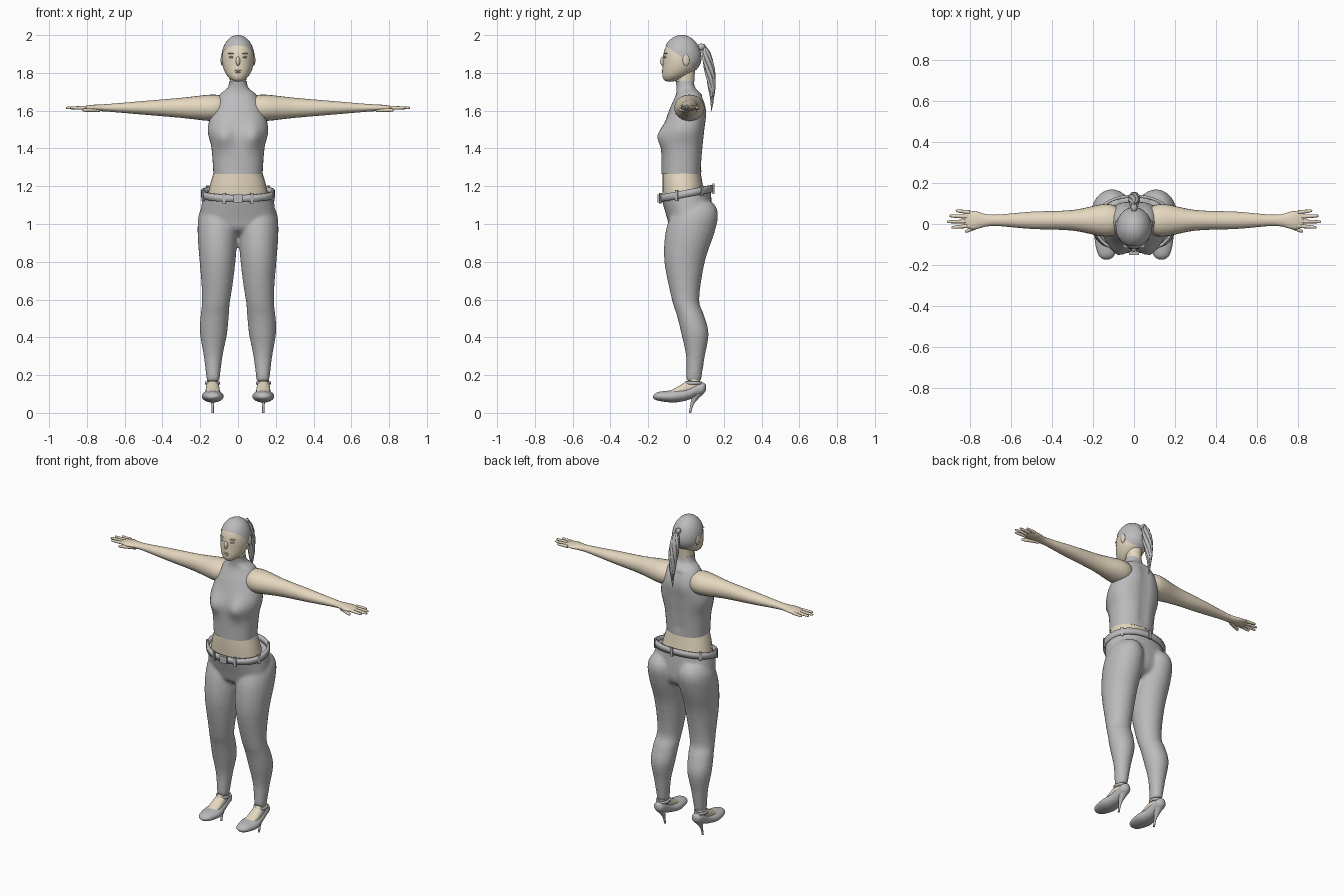
import bpy, bmesh, math
from mathutils import Matrix

default_cube = bpy.data.objects.get("Cube")
if default_cube:
    bpy.data.objects.remove(default_cube, do_unlink=True)


def material(name, colour):
    mat = bpy.data.materials.new(name)
    mat.use_nodes = True
    mat.diffuse_color = (*colour, 1)
    mat.node_tree.nodes["Principled BSDF"].inputs["Base Color"].default_value = (*colour, 1)
    return mat


SKIN = material("skin", (.78, .68, .52))
GREY = material("cloth_grey", (.5, .5, .51))


def refine(rings, steps):
    """Catmull-Rom interpolation between the given rings."""
    result = []
    last = len(rings) - 1
    for i in range(last):
        before, start, end, after = (rings[max(0, min(last, i + k))] for k in (-1, 0, 1, 2))
        for step in range(steps):
            t = step / steps
            result.append([q + t / 2 * (r - p + t * (2 * p - 5 * q + 4 * r - w + t * (3 * (q - r) + w - p)))
                           for p, q, r, w in zip(before, start, end, after)])
    return result + [rings[last]]


def tube(bm, axis, rings, lean=lambda position: 0, segments=24, steps=4, power=2, cap=True):
    """Loft of ovals; a ring is (position, half width, low side, high side)."""
    order = {"x": (2, 0, 1), "y": (0, 2, 1), "z": (0, 1, 2)}[axis]
    loops = []
    for position, half, low, high in refine(rings, steps):
        loop = []
        for k in range(segments):
            angle = math.tau * k / segments
            c, s = math.cos(angle), math.sin(angle)
            across = lean(position) + max(half, .001) * math.copysign(abs(c) ** (2 / power), c)
            along = (low + high) / 2 + max(high - low, .001) / 2 * math.copysign(abs(s) ** (2 / power), s)
            local = (across, along, position)
            loop.append(bm.verts.new([local[i] for i in order]))
        loops.append(loop)
    for lower, upper in zip(loops, loops[1:]):
        for k in range(segments):
            bm.faces.new((lower[k - 1], lower[k], upper[k], upper[k - 1]))
    if cap:
        bm.faces.new(loops[0])
        bm.faces.new(loops[-1])


def finish(name, bm, mat, mirror=False, shape=None):
    """Turn the bmesh into a smooth shaded object, mirrored if asked."""
    if shape:
        for vert in bm.verts:
            shape(vert.co)
    bmesh.ops.recalc_face_normals(bm, faces=bm.faces)
    mesh = bpy.data.meshes.new(name)
    bm.to_mesh(mesh)
    bm.free()
    mesh.materials.append(mat)
    ob = bpy.data.objects.new(name, mesh)
    bpy.context.collection.objects.link(ob)
    bpy.ops.object.select_all(action="DESELECT")
    ob.select_set(True)
    bpy.context.view_layer.objects.active = ob
    bpy.ops.object.shade_smooth_by_angle(angle=math.radians(50))
    if mirror:
        ob.modifiers.new("mirror", "MIRROR").use_mirror_merge = False
    return ob


def loft(name, axis, rings, mat, mirror=False, shape=None, **options):
    bm = bmesh.new()
    tube(bm, axis, rings, **options)
    return finish(name, bm, mat, mirror, shape)


def thicken(ob, thickness):
    ob.modifiers.new("thickness", "SOLIDIFY").thickness = thickness


def ball(centre, radii):
    bm = bmesh.new()
    place = Matrix.Translation(centre) @ Matrix.Diagonal((*radii, 1))
    bmesh.ops.create_uvsphere(bm, u_segments=32, v_segments=20, radius=1, matrix=place)
    return bm


def blob(name, centre, radii, mat, mirror=False):
    finish(name, ball(centre, radii), mat, mirror)


def box(name, centre, size, mat, turn=0):
    bm = bmesh.new()
    place = Matrix.Translation(centre) @ Matrix.Rotation(turn, 4, "Z") @ Matrix.Diagonal((*size, 1))
    bmesh.ops.create_cube(bm, size=1, matrix=place)
    finish(name, bm, mat)


def about(middle, rows):
    """Rings centred on one height, from (position, half width, half height)."""
    return [(position, half, middle - rise, middle + rise) for position, half, rise in rows]


# Head: an egg whose lower half slides forward to the chin
HEAD = (0, -.022, 1.875)
HEAD_RADII = (.085, .1, .122)


def chin(co):
    drop = max(0, HEAD[2] - co.z) / HEAD_RADII[2]
    co.y -= .065 * drop ** 2


finish("head", ball(HEAD, HEAD_RADII), SKIN, shape=chin)

# Hair cap: the same egg, slightly larger and cut along the hairline
bm = ball(HEAD, [radius + .004 for radius in HEAD_RADII])
bmesh.ops.bisect_plane(bm, geom=bm.verts[:] + bm.edges[:] + bm.faces[:],
                       plane_co=(0, 0, 1.865), plane_no=(0, .75, 1), clear_inner=True)
finish("hair_cap", bm, GREY, shape=chin)

# Face and neck
blob("nose", (0, -.122, 1.862), (.012, .015, .024), SKIN)
blob("eye", (.033, -.107, 1.883), (.015, .011, .006), GREY, True)
blob("brow", (.034, -.106, 1.902), (.02, .012, .003), GREY, True)
for name, height in (("upper_lip", 1.812), ("lower_lip", 1.803)):
    blob(name, (0, -.117, height), (.02, .012, .005), SKIN)
blob("ear", (.084, 0, 1.868), (.008, .018, .03), SKIN, True)
loft("neck", "z", [(1.7, .042, -.05, .04), (1.85, .046, -.05, .05)], SKIN)


# Ponytail: strands twisting round a core
def strand(bm, swing, start, thickness):
    turns = [k / 8 for k in range(9)]
    for_height = {}
    rings = []
    for t in turns:
        z = 1.955 - .36 * t
        body = .028 * math.sin(math.pi * t ** .6)
        y = .095 + .043 * math.sin(2 * t) + swing * body * math.sin(start + 4 * t)
        for_height[z] = swing * body * math.cos(start + 4 * t)
        rings.append((z, thickness * body, y - thickness * body, y + thickness * body))
    tube(bm, "z", rings, lean=for_height.get, segments=10, steps=1)


bm = bmesh.new()
strand(bm, 0, 0, .9)
for k in range(6):
    strand(bm, .7, math.tau * k / 6, .4)
finish("ponytail", bm, GREY)
blob("hair_tie", (0, .08, 1.937), (.016, .022, .018), GREY)


# Sleeveless high-neck top with bust and spine line
def torso_shape(co):
    if co.y < 0:
        co.y -= .036 * math.exp(-((abs(co.x) - .08) / .05) ** 2 - ((co.z - 1.465) / .06) ** 2)
    elif 1.3 < co.z < 1.67:
        co.y -= .01 * math.exp(-(co.x / .025) ** 2)


loft("top", "z", [(1.265, .13, -.13, .08), (1.4, .14, -.13, .09), (1.5, .16, -.12, .1),
                  (1.6, .135, -.09, .11), (1.68, .1, -.055, .085), (1.72, .056, -.05, .05),
                  (1.757, .046, -.055, .04)],
     GREY, shape=torso_shape, segments=40, steps=6, power=2.3)
loft("waist", "z", [(1.1, .17, -.12, .11), (1.2, .15, -.125, .09), (1.29, .124, -.125, .075)],
     SKIN, power=2.2)

# Arms, fingers and thumbs
ARM_Z = 1.615
loft("arm", "x", about(ARM_Z, [(.07, .06, .06), (.14, .08, .07), (.3, .05, .053), (.5, .042, .036),
                               (.69, .027, .02), (.78, .045, .015), (.83, .03, .005)]),
     SKIN, True, lean=lambda x: .018)
bm = bmesh.new()
for k, tip in enumerate((.87, .9, .91, .89)):
    root = .057 - .022 * k
    tube(bm, "x", about(ARM_Z, [(.8, .01, .01), (tip - .01, .007, .007), (tip, 0, 0)]),
         lean=lambda x: root + 3 * (root - .02) * (x - .8), segments=10)
finish("fingers", bm, SKIN, True)
loft("thumb", "x", about(1.603, [(.73, .014, .012), (.81, .01, .009), (.825, 0, 0)]),
     SKIN, True, lean=lambda x: .005 - .45 * (x - .73), segments=10)


# Trousers: hips and legs fused into one smooth skin, waistband rising at the back
def rise_behind(co):
    co.z += .18 * co.y * max(0, min(1, (co.z - 1.03) * 10))


def leg_line(z):
    return .12 - .012 * math.tanh(8 * (z - .55))


leg = [(1.1, .07, -.05, .14), (1.05, .1, -.08, .17), (.95, .106, -.11, .15), (.8, .095, -.115, .1),
       (.6, .075, -.075, .07), (.52, .075, -.05, .095), (.42, .072, -.025, .12), (.3, .05, 0, .1),
       (.17, .034, 0, .08)]
bm = bmesh.new()
tube(bm, "z", [(1.16, .185, -.13, .13), (1.03, .2, -.1, .14), (.97, .18, -.08, .12), (.94, .09, -.03, .07)],
     segments=32, power=2.2)
tube(bm, "z", leg, lean=leg_line)
tube(bm, "z", leg, lean=lambda z: -leg_line(z))
trousers = finish("trousers", bm, GREY, shape=rise_behind)
fuse = trousers.modifiers.new("fuse", "REMESH")
fuse.mode = "VOXEL"
fuse.voxel_size = .01
fuse.use_smooth_shade = True
trousers.modifiers.new("soften", "SMOOTH").iterations = 6

# Belt with loops and buckle
belt = [(z, .195, -.143, .143) for z in (1.142, 1.18)]
thicken(loft("belt", "z", belt, GREY, shape=rise_behind, steps=1, segments=40, power=2.2, cap=False), .014)
for degrees in (-112, -68, -20, 35, 90, 145, 200):
    angle = math.radians(degrees)
    x, y = .195 * math.cos(angle), .145 * math.sin(angle)
    box("belt_loop", (x, y, 1.16 + .18 * y), (.016, .012, .056), GREY, math.atan2(y, x / 2) + math.pi / 2)
box("buckle", (0, -.144, 1.135), (.05, .012, .044), GREY)


# Feet and heeled shoes
def foot_line(position):
    return .134


foot_parts = [
    ("ankle", "z", SKIN, [(.2, .03, .01, .075), (.11, .028, .01, .075)]),
    ("foot", "y", SKIN, [(-.1, .03, .09, .11), (-.05, .037, .09, .135), (.03, .033, .1, .18),
                         (.075, .02, .12, .165)]),
    ("shoe", "y", GREY, [(-.174, .01, .08, .09), (-.15, .04, .065, .11), (-.07, .058, .055, .12),
                         (0, .044, .065, .13), (.05, .036, .085, .155), (.09, .03, .1, .16),
                         (.105, .01, .12, .15)]),
    ("heel", "z", GREY, [(0, .006, .015, .027), (.05, .008, .024, .044), (.1, .024, .03, .09)]),
]
for name, axis, mat, rings in foot_parts:
    loft(name, axis, rings, mat, True, lean=foot_line)
strap = [(z, .04, -.005, .085) for z in (.15, .165)]
thicken(loft("ankle_strap", "z", strap, GREY, True, lean=foot_line, steps=1, cap=False), .01)
